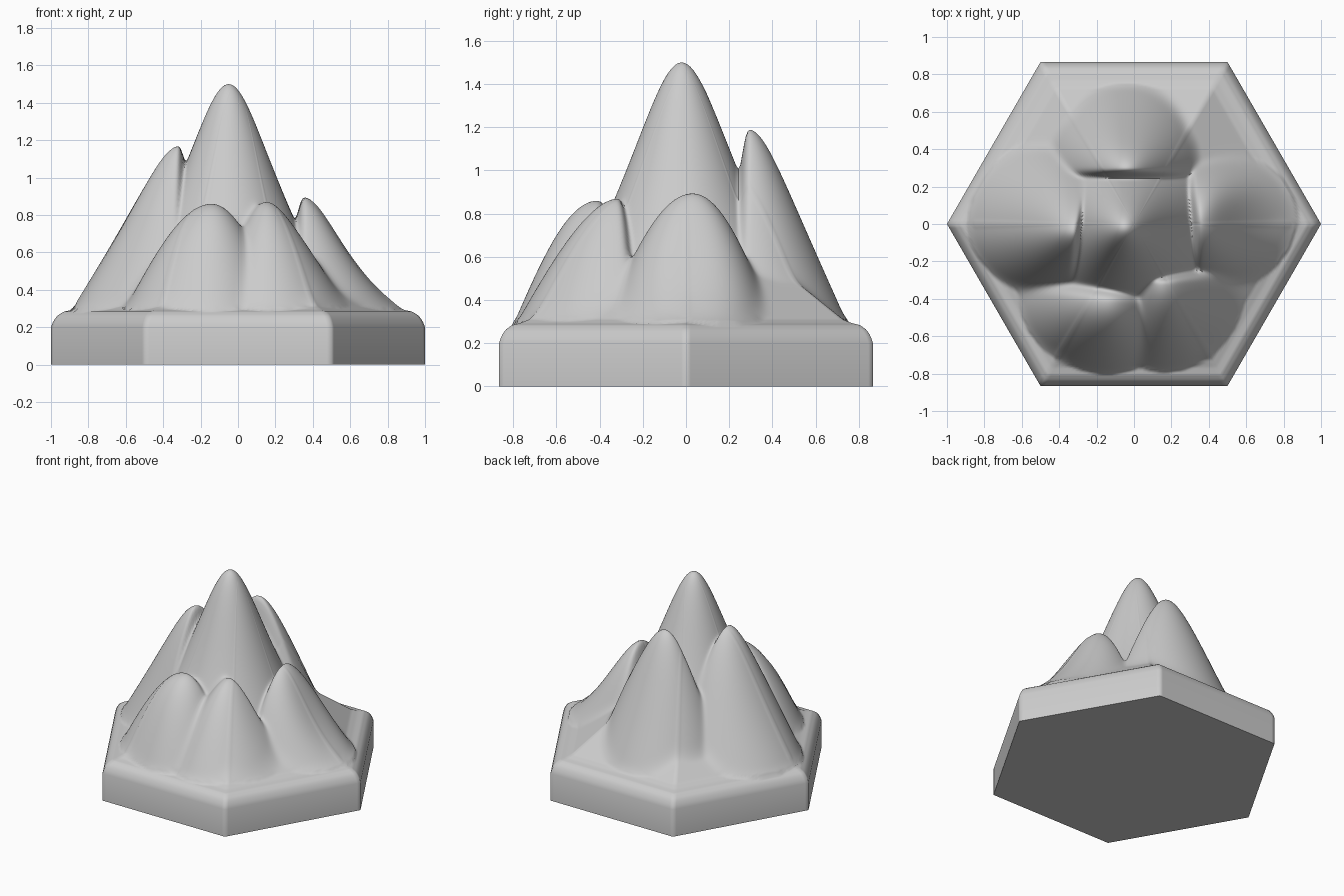
import bpy, bmesh
from math import sin, cos, pi, radians, sqrt, hypot

if "Cube" in bpy.data.objects:
    bpy.data.objects.remove(bpy.data.objects["Cube"])

FLOOR = 0.285
APOTHEM = sqrt(3) / 2

# Peaks: x, y, facing angle, height, reach outward / inward / left / right, bulge outward / sideways
PEAKS = [
    (-0.05, -0.02,   0, 1.50, 0.60, 0.60, 0.61, 0.60, -1.0, -1.0),   # summit
    (-0.04,  0.29,  90, 1.19, 0.46, 0.13, 0.47, 0.47, -0.3,  0.3),   # back peak
    (-0.31, -0.04, 172, 1.17, 0.58, 0.10, 0.40, 0.52, -0.5,  0.2),   # left peak
    ( 0.35,  0.03,   3, 0.895, 0.52, 0.16, 0.38, 0.42, -1.4, 1.0),   # right peak
    (-0.14, -0.41, -95, 0.86, 0.39, 0.18, 0.38, 0.47,  1.0,  0.9),   # front left peak
    ( 0.15, -0.31, -85, 0.87, 0.48, 0.09, 0.45, 0.40,  0.6, -0.2),   # front right peak
]
# Rounded shoulder of the tile and the slope filling the gullies: inset from the edge, height
RIM = [(0, 0.20), (0.012, 0.235), (0.03, 0.262), (0.06, 0.283), (0.10, 0.293),
       (0.14, 0.31), (0.45, 0.56), (2, 0.70)]


def rim_height(t):
    for (a, za), (b, zb) in zip(RIM, RIM[1:]):
        if t <= b:
            return za + (zb - za) * (t - a) / (b - a)
    return RIM[-1][1]


def peak_height(x, y, p):
    px, py, ang, h, out, inn, left, right, bulge_o, bulge_s = p
    a = radians(ang)
    u = (x - px) * cos(a) + (y - py) * sin(a)
    v = -(x - px) * sin(a) + (y - py) * cos(a)
    uu = u / (out if u > 0 else inn)
    vv = v / (left if v > 0 else right)
    d = hypot(uu, vv)
    if d >= 1:
        return 0
    w = uu * uu / (d * d + 1e-9)
    c = bulge_o * w + bulge_s * (1 - w)
    k = 0.25
    cone = 1 - (sqrt(d * d + k * k) - k) / (sqrt(1 + k * k) - k)
    dome = cos(pi / 2 * d)
    return FLOOR + (h - FLOOR) * (cone * (1 - c) + dome * c)


def soft_max(a, b, k=0.05):
    m = max(k - abs(a - b), 0) / k
    return max(a, b) + m * m * k / 4


def height(x, y, inset):
    z = rim_height(inset)
    for p in PEAKS:
        z = soft_max(z, peak_height(x, y, p))
    return z


# Concentric hexagon rings carrying the terrain
SIDE, RINGS = 40, 100
outline = []
for i in range(6):
    a, b = i * pi / 3, (i + 1) * pi / 3
    for j in range(SIDE):
        t = j / SIDE
        outline.append((cos(a) * (1 - t) + cos(b) * t, sin(a) * (1 - t) + sin(b) * t))
N = len(outline)

bm = bmesh.new()
loops = [[bm.verts.new((x, y, 0)) for x, y in outline]]
for r in range(RINGS, 0, -1):
    s = r / RINGS
    inset = APOTHEM * (1 - s)
    ring = []
    for x, y in outline:
        z = rim_height(0) if r == RINGS else height(x * s, y * s, inset)
        ring.append(bm.verts.new((x * s, y * s, z)))
    loops.append(ring)
for lo, hi in zip(loops, loops[1:]):
    for i in range(N):
        j = (i + 1) % N
        bm.faces.new((lo[i], lo[j], hi[j], hi[i]))
top = bm.verts.new((0, 0, height(0, 0, APOTHEM)))
for i in range(N):
    bm.faces.new((loops[-1][i], loops[-1][(i + 1) % N], top))
# Flat underside
bm.faces.new(loops[0][::-1])

# Soften the steep inner cliffs so they read as worn rock
inner = [v for v in bm.verts if v.co.z > 0.32]
for _ in range(3):
    bmesh.ops.smooth_vert(bm, verts=inner, factor=0.5,
                          use_axis_x=False, use_axis_y=False, use_axis_z=True)

mesh = bpy.data.meshes.new("mountain_tile")
bm.to_mesh(mesh)
bm.free()
tile = bpy.data.objects.new("mountain_tile", mesh)
bpy.context.collection.objects.link(tile)
bpy.context.view_layer.objects.active = tile
tile.select_set(True)
bpy.ops.object.shade_smooth_by_angle(angle=radians(65))
